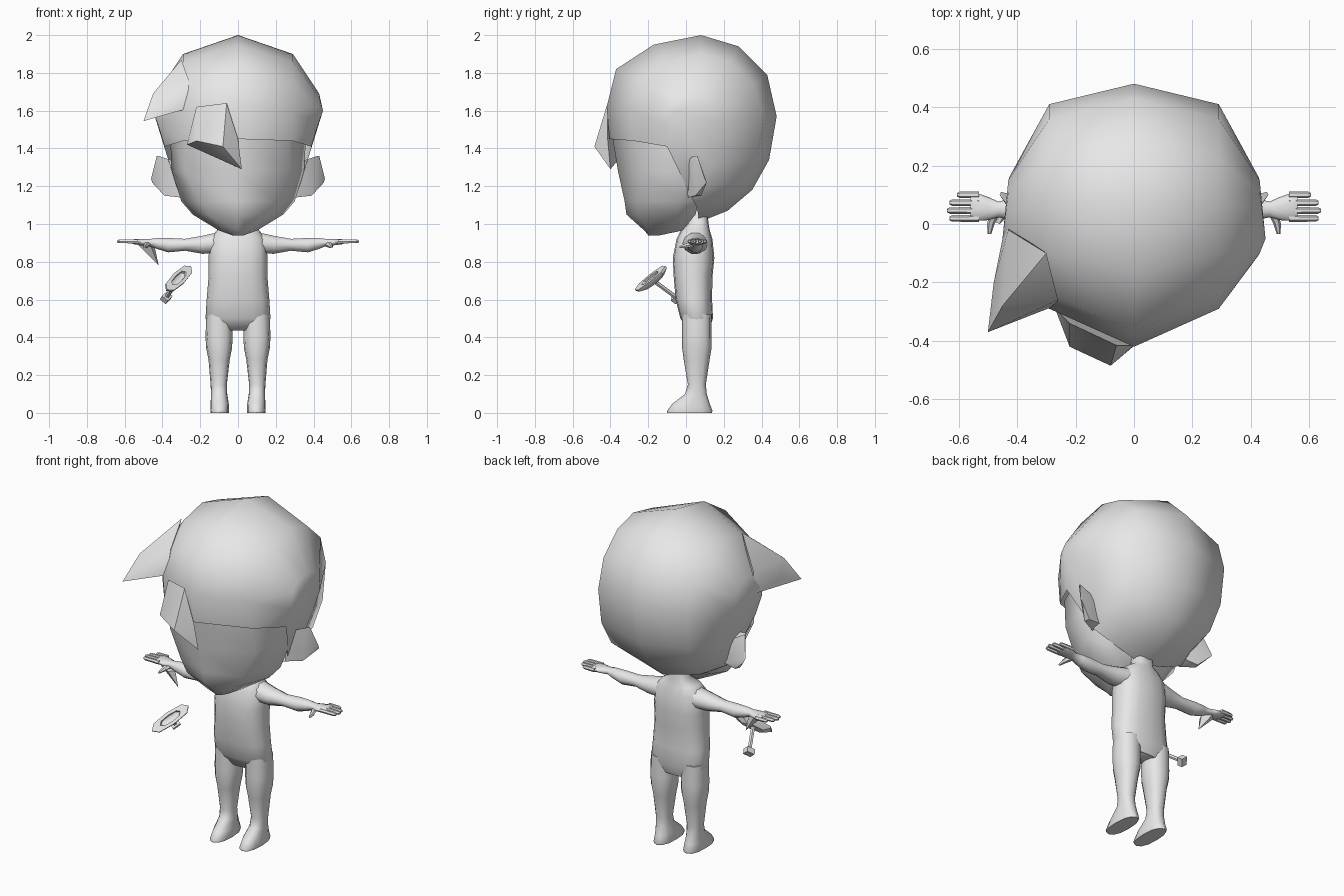
import bpy, bmesh, math
from mathutils import Vector

cube = bpy.data.objects.get("Cube")
if cube:
    bpy.data.objects.remove(cube, do_unlink=True)

clay = bpy.data.materials.new("light_grey")
clay.use_nodes = True
clay.diffuse_color = (0.8, 0.8, 0.8, 1)
clay.node_tree.nodes["Principled BSDF"].inputs["Base Color"].default_value = (0.8, 0.8, 0.8, 1)


def finish(name, bm, angle=50, mirror=False):
    bmesh.ops.recalc_face_normals(bm, faces=bm.faces[:])
    mesh = bpy.data.meshes.new(name)
    bm.to_mesh(mesh)
    bm.free()
    mesh.materials.append(clay)
    obj = bpy.data.objects.new(name, mesh)
    bpy.context.collection.objects.link(obj)
    bpy.ops.object.select_all(action='DESELECT')
    obj.select_set(True)
    bpy.context.view_layer.objects.active = obj
    bpy.ops.object.shade_smooth_by_angle(angle=math.radians(angle))
    if mirror:
        obj.modifiers.new("mirror", 'MIRROR').use_axis = (True, False, False)
    return obj


def loft(name, rings, angle=50, mirror=False):
    """Skin closed rings with equal point counts and cap both ends."""
    bm = bmesh.new()
    rows = [[bm.verts.new(p) for p in ring] for ring in rings]
    n = len(rows[0])
    for a, b in zip(rows, rows[1:]):
        for i in range(n):
            j = (i + 1) % n
            bm.faces.new((a[i], a[j], b[j], b[i]))
    bm.faces.new(rows[0])
    bm.faces.new(rows[-1])
    return finish(name, bm, angle, mirror)


def hull(name, points, angle=30, mirror=False):
    bm = bmesh.new()
    for p in points:
        bm.verts.new(p)
    res = bmesh.ops.convex_hull(bm, input=bm.verts[:])
    bmesh.ops.delete(bm, geom=[v for v in res["geom_interior"] if isinstance(v, bmesh.types.BMVert)], context='VERTS')
    return finish(name, bm, angle, mirror)


def oval(center, u, v, n=12, power=1.0):
    """Closed oval ring spanned by the half axes u and v."""
    def soft(t):
        return math.copysign(abs(t) ** power, t)
    c, u, v = Vector(center), Vector(u), Vector(v)
    turns = [math.tau * i / n for i in range(n)]
    return [c + u * soft(math.cos(t)) + v * soft(math.sin(t)) for t in turns]


def level(z, x, half, front, back, n=12, power=1.0):
    return oval((x, (front + back) / 2, z), (half, 0, 0), (0, (back - front) / 2, 0), n, power)


# Hair cap: side profiles from hairline over the crown to the nape
middle = [(-.405, 1.45), (-.42, 1.62), (-.37, 1.82), (-.17, 1.95), (.08, 2), (.28, 1.94),
          (.43, 1.79), (.48, 1.57), (.44, 1.34), (.35, 1.18), (.22, 1.07), (.07, 1.01)]
flank = [(-.275, 1.44), (-.29, 1.6), (-.24, 1.75), (-.1, 1.86), (.08, 1.9), (.23, 1.86),
         (.36, 1.74), (.41, 1.57), (.38, 1.36), (.31, 1.22), (.2, 1.12), (.06, 1.08)]
side = [(-.1, 1.41), (-.11, 1.53), (-.1, 1.62), (-.06, 1.67), (.04, 1.69), (.11, 1.67),
        (.15, 1.62), (.16, 1.54), (.15, 1.42), (.12, 1.3), (.08, 1.2), (.03, 1.14)]
bm = bmesh.new()
rows = [[bm.verts.new((0, y, z)) for y, z in middle],
        [bm.verts.new((.29 - .5 * max(0, 1.25 - z), y, z)) for y, z in flank],
        [bm.verts.new((.43 - .3 * max(0, 1.55 - z), y, z)) for y, z in side]]
for a, b in zip(rows, rows[1:]):
    for i in range(len(a) - 1):
        bm.faces.new((a[i], a[i + 1], b[i + 1], b[i]))
pole = bm.verts.new((.45, -.05, 1.6))
rim = rows[-1]
for i in range(len(rim)):
    bm.faces.new((rim[i - 1], rim[i], pole))
finish("hair_cap", bm, 60, True)

# Hair tufts
hull("side_tuft", [(-.3, -.1, 1.87), (-.43, -.02, 1.7), (-.44, 0, 1.58), (-.27, -.28, 1.61),
                   (-.26, -.26, 1.76), (-.45, -.28, 1.69), (-.48, -.2, 1.6), (-.5, -.37, 1.545)], 50)
hull("fringe_tuft", [(-.08, -.485, 1.41), (-.22, -.42, 1.44), (.02, -.4, 1.29), (0, -.415, 1.45),
                     (-.27, -.29, 1.42), (-.22, -.34, 1.62), (-.06, -.415, 1.64)], 50)

# Face and jaw: half outlines mirrored into closed rings
outlines = [
    (1.46, [(0, -.39), (.27, -.26), (.36, -.03), (.3, .1)]),
    (1.28, [(0, -.36), (.28, -.24), (.35, 0), (.29, .1)]),
    (1.12, [(0, -.325), (.2, -.25), (.3, -.03), (.23, .07)]),
    (1.05, [(0, -.315), (.16, -.25), (.24, -.05), (.17, .05)]),
    (.965, [(0, -.22), (.07, -.2), (.1, -.1), (.06, -.02)]),
    (.94, [(0, -.2), (.02, -.19), (.03, -.17), (.02, -.14)]),
]
loft("face", [[(x, y, z) for x, y in half] + [(-x, y, z) for x, y in half[:0:-1]]
              for z, half in outlines], 50)

# Ears
hull("ear", [(.33, 0, 1.33), (.3, .01, 1.14), (.42, .04, 1.36), (.43, .06, 1.36), (.46, .1, 1.24),
             (.455, .11, 1.22), (.39, .05, 1.15), (.38, .08, 1.15), (.32, .07, 1.3),
             (.3, .07, 1.16)], 30, True)

# Torso and neck
loft("torso", [level(z, 0, *r, 16, .8) for z, *r in [
    (.435, .13, .01, .12), (.5, .172, -.03, .143), (.6, .166, -.055, .138), (.72, .156, -.065, .14),
    (.82, .156, -.07, .15), (.92, .15, -.05, .14), (.97, .11, -.025, .125),
    (1, .06, .01, .12), (1.08, .055, .02, .11)]], 60)

# Legs with feet
loft("leg", [level(z, x, *r, 12, .85) for z, x, *r in [
    (.52, .1, .068, -.02, .135), (.4, .1, .072, -.02, .135), (.34, .1, .068, -.02, .135),
    (.28, .1, .056, -.012, .125), (.15, .102, .043, .01, .105), (.1, .1, .043, -.005, .11),
    (.05, .097, .048, -.07, .125), (.012, .097, .05, -.1, .14), (0, .097, .048, -.1, .137)]], 50, True)

# Arms with palms
loft("arm", [oval((x, y, z), (0, hy, 0), (0, 0, hz), 10) for x, z, hz, y, hy in [
    (.1, .9, .06, .05, .07), (.19, .89, .05, .045, .058), (.28, .89, .033, .045, .042),
    (.37, .888, .04, .05, .042), (.43, .897, .03, .05, .034), (.465, .902, .02, .05, .027),
    (.5, .903, .018, .053, .04), (.55, .906, .014, .06, .05), (.56, .906, .01, .06, .045)]], 60, True)

# Fingers and thumbs
for i, (y, tip) in enumerate([(.1, .605), (.073, .632), (.046, .64), (.019, .632)]):
    loft("finger_%d" % (i + 1), [oval((x, y, .908), (0, r, 0), (0, 0, r), 6)
                                 for x, r in [(.53, .012), (tip - .01, .011), (tip, .006)]], 50, True)
loft("thumb", [oval((x, y, z), (r, 0, 0), (0, 0, r), 6) for x, y, z, r in [
    (.475, .04, .895, .018), (.49, 0, .885, .013), (.495, -.035, .877, .006)]], 50, True)

# Small spike hanging under the right hand
hull("hand_spike", [(-.53, .03, .89), (-.5, .07, .895), (-.44, .04, .875), (-.46, .0, .88),
                    (-.42, .04, .78)])

# Loose tool: elongated dish, stem and square end
axis = Vector((-.37, .73, -.57)).normalized()
along = Vector((.58, .54, .6))
along = (along - axis * along.dot(axis)).normalized()
across = axis.cross(along)
dish = Vector((-.315, -.185, .71))
end = Vector((-.38, -.05, .61))


def plate(depth, scale):
    return oval(dish + axis * depth, along * .12 * scale, across * .037 * scale, 8, .8)


loft("tool_dish", [plate(.008, .3), plate(.004, .5), plate(-.008, .55), plate(-.008, 1),
                   plate(.005, 1), plate(.028, .6)], 25)
loft("tool_stem", [oval(p, along * .012, across * .012, 6) for p in (dish + axis * .02, end)], 50)
hull("tool_end", [end + axis * .016 * a + along * .024 * b + across * .02 * c
                  for a in (-1, 1) for b in (-1, 1) for c in (-1, 1)])
